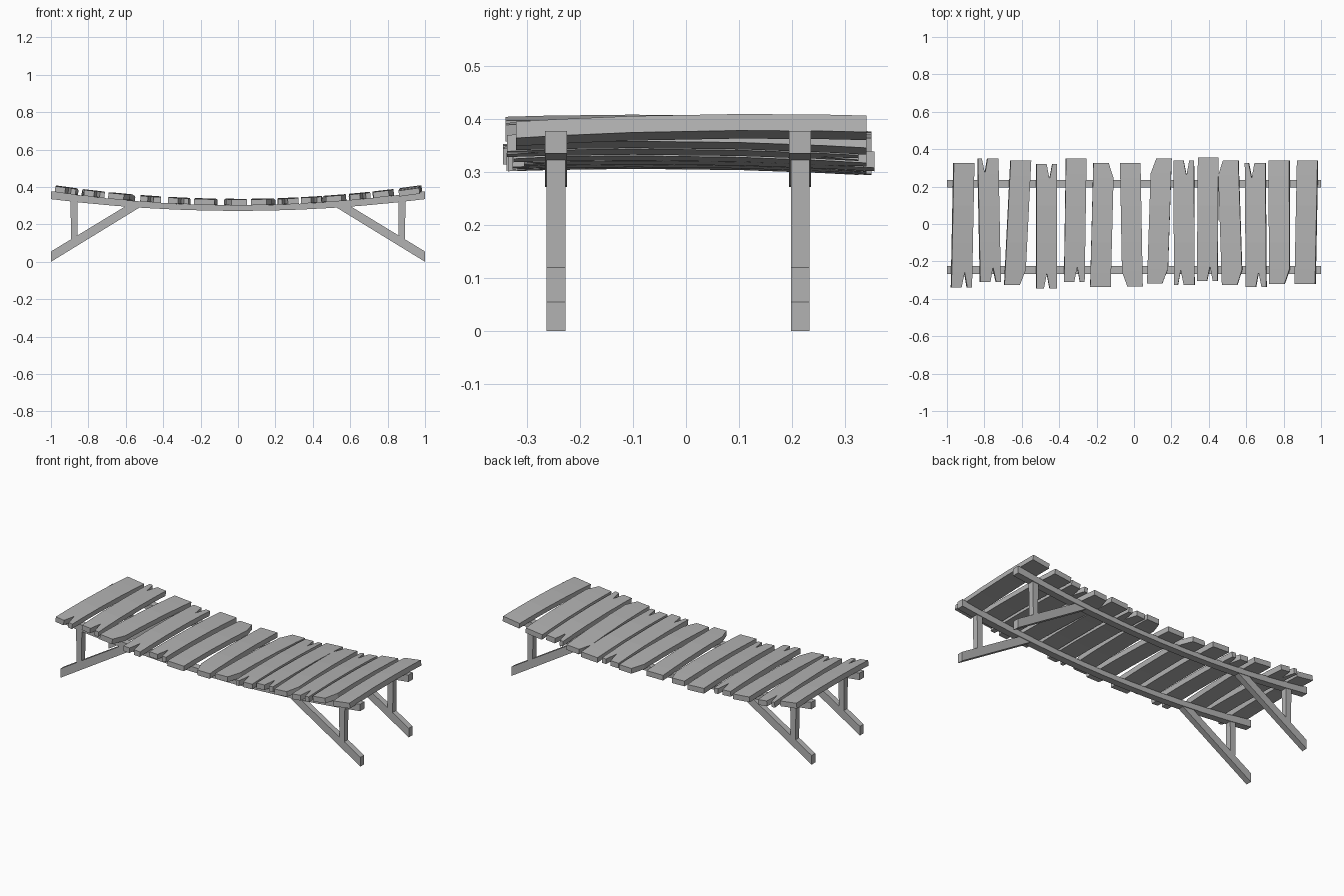
import bpy
import bmesh

default_cube = bpy.data.objects.get("Cube")
if default_cube:
    bpy.data.objects.remove(default_cube, do_unlink=True)

# Single weathered grey colour
GREY = (0.45, 0.45, 0.45, 1.0)
wood = bpy.data.materials.new("grey_wood")
wood.use_nodes = True
wood.diffuse_color = GREY
wood.node_tree.nodes["Principled BSDF"].inputs["Base Color"].default_value = GREY


def finish(bm, name):
    bmesh.ops.recalc_face_normals(bm, faces=bm.faces[:])
    mesh = bpy.data.meshes.new(name)
    bm.to_mesh(mesh)
    bm.free()
    mesh.materials.append(wood)
    obj = bpy.data.objects.new(name, mesh)
    bpy.context.collection.objects.link(obj)
    return obj


def thicken(bm, offset):
    result = bmesh.ops.extrude_face_region(bm, geom=bm.faces[:])
    moved = [v for v in result["geom"] if isinstance(v, bmesh.types.BMVert)]
    bmesh.ops.translate(bm, verts=moved, vec=offset)


def beam(name, quads, y, width):
    """Side-on quads in x and z, given thickness across y."""
    bm = bmesh.new()
    for quad in quads:
        bm.faces.new([bm.verts.new((x, y - width / 2, z)) for x, z in quad])
    bmesh.ops.remove_doubles(bm, verts=bm.verts[:], dist=0.0001)
    thicken(bm, (0, width, 0))
    return finish(bm, name)


# Sagging line of the walkway
def rail_top(x):
    return 0.302 + 0.075 * x * x


def rail_bottom(x):
    return 0.272 + 0.063 * x * x


# Rails, with a brace and a post under each end
SEGMENTS = 12
stations = [-1 + 2 * i / SEGMENTS for i in range(SEGMENTS + 1)]
rail_quads = [
    [(a, rail_bottom(a)), (b, rail_bottom(b)), (b, rail_top(b)), (a, rail_top(a))]
    for a, b in zip(stations, stations[1:])
]
brace = [(1, 0), (1, 0.055), (0.58, 0.31), (0.53, 0.288)]
post = [(0.86, 0.10), (0.892, 0.10), (0.896, 0.345), (0.857, 0.345)]

for side, y in (("front", -0.245), ("back", 0.215)):
    beam(side + "_rail", rail_quads, y, 0.042)
    for end, sign in (("left", 1), ("right", -1)):
        for part, outline in (("brace", brace), ("post", post)):
            mirrored = [(sign * x, z) for x, z in outline]
            beam(f"{side}_{end}_{part}", [mirrored], y, 0.035)


# Planks with split or chipped ends
WIDTH = 0.11
THICKNESS = 0.031
NOTCHES = {"split_left": 0.33, "split_mid": 0.5, "split_right": 0.63}


def plank(name, x_front, x_back, y_front, y_back, front_end, back_end, tilt=0.0):
    bm = bmesh.new()
    centre = (x_front + x_back) / 2
    slope = 0.15 * centre

    def point(fraction, y):
        t = (y - y_front) / (y_back - y_front)
        x = x_front + (x_back - x_front) * t + (fraction - 0.5) * WIDTH
        bow = 0.004 - 0.07 * (y + 0.08) ** 2
        z = rail_top(centre) + slope * (x - centre) + bow + tilt * y
        return bm.verts.new((x, y, z))

    def row(y, middle):
        return [point(f, y) for f in (0, middle, 1)]

    # Main body between the two worked ends
    depth = 0.08
    inner_front, inner_back = y_front + depth, y_back - depth
    rows = [row(inner_front, NOTCHES.get(front_end, 0.5))]
    rows += [row(y, 0.5) for y in (-0.1, 0.1)]
    rows.append(row(inner_back, NOTCHES.get(back_end, 0.5)))
    for a, b in zip(rows, rows[1:]):
        for i in range(2):
            bm.faces.new((a[i], a[i + 1], b[i + 1], b[i]))

    # Ends: a V-shaped split, a chipped corner or a plain cut
    for base, y, kind in ((rows[0], y_front, front_end), (rows[-1], y_back, back_end)):
        left, middle, right = base
        if kind in NOTCHES:
            tip = NOTCHES[kind]
            inner_left = point(tip - 0.14, y)
            inner_right = point(tip + 0.14, y)
        else:
            inner_left = inner_right = point(0.5, y)
        outer_left = point(0.25 if kind == "chip_left" else 0, y)
        outer_right = point(0.75 if kind == "chip_right" else 1, y)
        bm.faces.new((left, middle, inner_left, outer_left))
        bm.faces.new((middle, right, outer_right, inner_right))

    thicken(bm, (-slope * THICKNESS, 0, THICKNESS))
    return finish(bm, name)


# Front x, back x, front y, back y, front end, back end, lean
PLANKS = [
    (-0.925, -0.912, -0.34, 0.325, "split_right", "plain"),
    (-0.77, -0.783, -0.31, 0.35, "split_right", "split_left"),
    (-0.64, -0.607, -0.325, 0.34, "chip_right", "plain"),
    (-0.468, -0.468, -0.345, 0.32, "split_mid", "split_right"),
    (-0.32, -0.31, -0.31, 0.35, "split_right", "plain"),
    (-0.18, -0.163, -0.338, 0.325, "plain", "chip_right"),
    (-0.008, -0.02, -0.335, 0.325, "chip_left", "plain"),
    (0.125, 0.147, -0.318, 0.35, "chip_right", "chip_left"),
    (0.27, 0.267, -0.327, 0.34, "split_left", "split_right"),
    (0.393, 0.398, -0.305, 0.355, "split_right", "plain"),
    (0.527, 0.505, -0.325, 0.34, "chip_right", "chip_left"),
    (0.655, 0.65, -0.337, 0.325, "split_right", "split_left"),
    (0.78, 0.778, -0.32, 0.34, "chip_right", "plain"),
    (0.917, 0.93, -0.32, 0.34, "plain", "plain", 0.027),
]
for number, spec in enumerate(PLANKS, 1):
    plank(f"plank_{number}", *spec)
